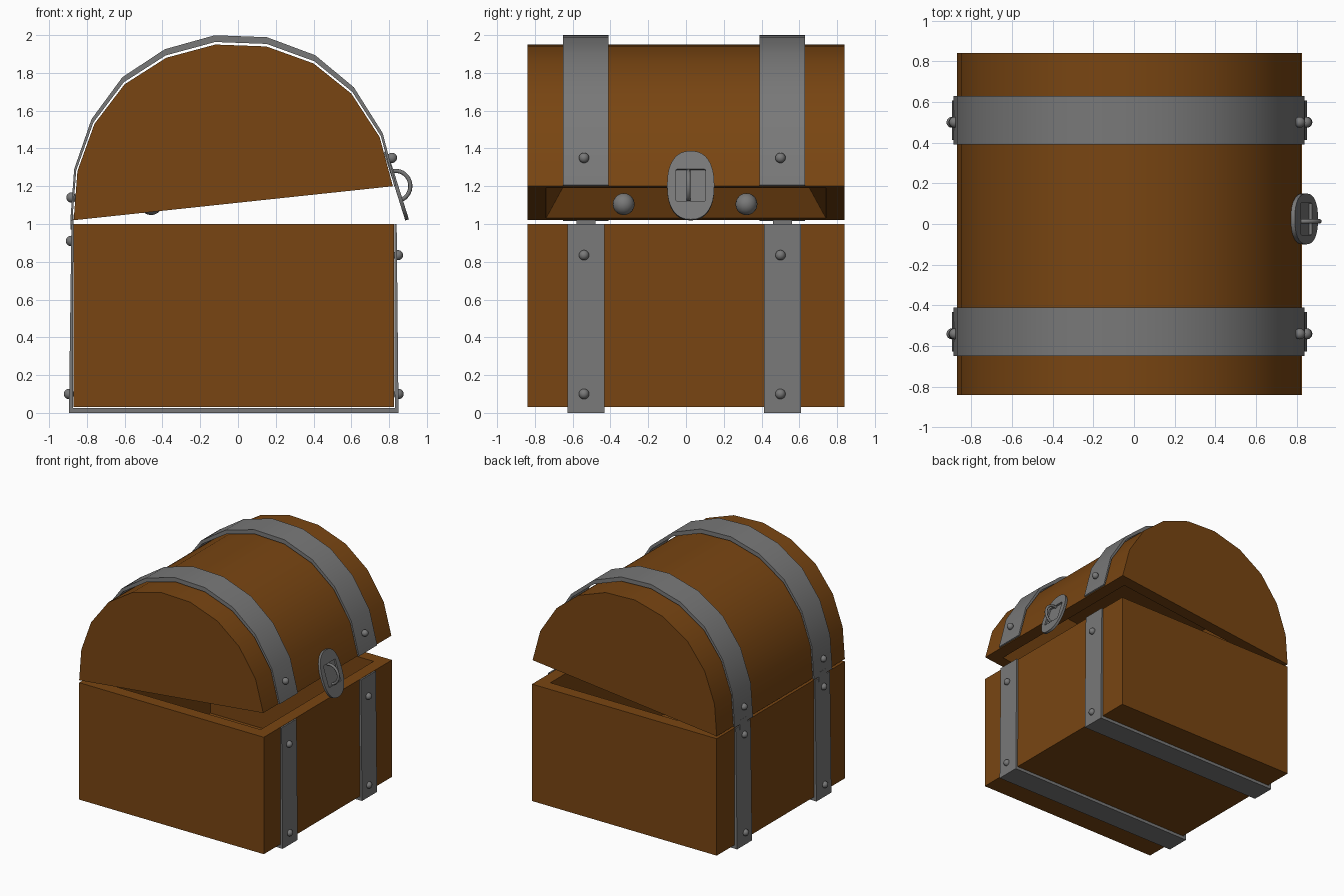
import bpy, bmesh, math
from mathutils import Matrix, Vector

if "Cube" in bpy.data.objects:
    bpy.data.objects.remove(bpy.data.objects["Cube"])


def make_material(name, color):
    m = bpy.data.materials.new(name)
    m.use_nodes = True
    m.diffuse_color = (*color, 1)
    m.node_tree.nodes["Principled BSDF"].inputs["Base Color"].default_value = (*color, 1)
    return m


WOOD = make_material("brown wood", (0.19, 0.06, 0.006))
IRON = make_material("grey iron", (0.19, 0.19, 0.19))


def finish(name, bm, mat, smooth=False):
    bmesh.ops.recalc_face_normals(bm, faces=bm.faces)
    me = bpy.data.meshes.new(name)
    bm.to_mesh(me)
    bm.free()
    me.materials.append(mat)
    ob = bpy.data.objects.new(name, me)
    bpy.context.collection.objects.link(ob)
    if smooth:
        bpy.ops.object.select_all(action="DESELECT")
        ob.select_set(True)
        bpy.context.view_layer.objects.active = ob
        bpy.ops.object.shade_smooth_by_angle()
    return ob


def prism(profile, y0, y1):
    """Extrude an x-z outline along y."""
    bm = bmesh.new()
    face = bm.faces.new([bm.verts.new((x, y0, z)) for x, z in profile])
    new = bmesh.ops.extrude_face_region(bm, geom=[face])["geom"]
    verts = [v for v in new if isinstance(v, bmesh.types.BMVert)]
    bmesh.ops.translate(bm, verts=verts, vec=(0, y1 - y0, 0))
    bmesh.ops.recalc_face_normals(bm, faces=bm.faces)
    return bm


def hollow(bm, direction, rim, depth, taper):
    """Inset the face that looks along direction and sink it into the body."""
    face = max(bm.faces, key=lambda f: f.normal.dot(Vector(direction)))
    bmesh.ops.inset_individual(bm, faces=[face], thickness=rim)
    normal = face.normal.copy()
    face = bmesh.ops.extrude_discrete_faces(bm, faces=[face])["faces"][0]
    centre = face.calc_center_median()
    for v in face.verts:
        v.co = centre + (v.co - centre) * taper - normal * depth


# Chest body
W = 0.84
body = prism([(-0.87, 0.03), (0.825, 0.03), (0.825, 1.0), (-0.87, 1.0)], -W, W)
hollow(body, (0, 0, 1), 0.14, 0.83, 1.0)
finish("chest_body", body, WOOD)

# Arched lid, tilted open
arch = [(-0.87, 1.02), (-0.85, 1.28), (-0.76, 1.53), (-0.6, 1.74), (-0.38, 1.88),
        (-0.12, 1.95), (0.15, 1.94), (0.4, 1.85), (0.6, 1.69), (0.75, 1.46), (0.82, 1.2)]
lid = prism(arch, -W, W)
hollow(lid, (0.1, 0, -1), 0.14, 0.45, 0.65)
finish("lid", lid, WOOD, True)


def swell(sx, sz):
    return [(-0.02 + (x + 0.02) * sx, 1.1 + (z - 1.1) * sz) for x, z in arch]


def rivet(name, x, y, z, r=0.027):
    bm = bmesh.new()
    bmesh.ops.create_uvsphere(bm, u_segments=16, v_segments=10, radius=r,
                              matrix=Matrix.Translation((x, y, z)))
    finish(name, bm, IRON, True)


# Iron bands, hinges and rivets
strap = [(-0.895, 0), (0.85, 0), (0.84, 1.0), (0.828, 1.0), (0.83, 0.025),
         (-0.873, 0.025), (-0.872, 1.0), (-0.882, 1.0)]
lid_strap = swell(1.021, 1.058) + swell(1.008, 1.016)[::-1]
for side, y in (("right", -0.53), ("left", 0.51)):
    finish(side + "_body_band", prism(strap, y - 0.098, y + 0.098), IRON)
    finish(side + "_lid_band", prism(lid_strap, y - 0.12, y + 0.12), IRON, True)
    hinge = [(-0.887, 0.97), (-0.872, 0.97), (-0.872, 1.05), (-0.887, 1.05)]
    finish(side + "_hinge", prism(hinge, y - 0.05, y + 0.05), IRON)
    spots = {"front_low": (0.85, 0.1), "front_high": (0.847, 0.835), "front_lid": (0.815, 1.35),
             "back_low": (-0.895, 0.1), "back_high": (-0.885, 0.91), "back_lid": (-0.882, 1.14)}
    for spot, (x, z) in spots.items():
        rivet(f"{side}_{spot}_rivet", x, y - 0.01, z)

# Round knobs under the lid
for side, y in (("right", -0.33), ("left", 0.32)):
    rivet(side + "_inner_knob", -0.46, y, 1.105, 0.058)


# Oval lock plate with a square recess
def ring(bm, x, hy, hz, power, n=32):
    verts = []
    for i in range(n):
        c, s = math.cos(math.tau * i / n), math.sin(math.tau * i / n)
        verts.append(bm.verts.new((x, math.copysign(abs(c) ** power, c) * hy,
                                   math.copysign(abs(s) ** power, s) * hz)))
    return verts


place = Matrix.Translation((0.838, 0.025, 1.203)) @ Matrix.Rotation(math.radians(-17.5), 4, "Y")
bm = bmesh.new()
rings = [ring(bm, -0.01, 0.125, 0.19, 0.85), ring(bm, 0.01, 0.125, 0.19, 0.85),
         ring(bm, 0.01, 0.078, 0.088, 0.05), ring(bm, -0.004, 0.078, 0.088, 0.05)]
for a, b in zip(rings, rings[1:]):
    for i in range(len(a)):
        j = (i + 1) % len(a)
        bm.faces.new((a[i], a[j], b[j], b[i]))
bm.faces.new(rings[0])
bm.faces.new(rings[-1])
finish("lock_plate", bm, IRON, True).matrix_world = place

# Half-round pull ring
curve = bpy.data.curves.new("pull_ring", "CURVE")
curve.dimensions = "3D"
curve.bevel_depth = 0.011
curve.bevel_resolution = 2
curve.use_fill_caps = True
line = curve.splines.new("POLY")
line.points.add(16)
for i, p in enumerate(line.points):
    t = math.pi * (i / 16 - 0.5)
    p.co = (0.078 * math.cos(t) - 0.004, -0.012, 0.08 * math.sin(t), 1)
curve.materials.append(IRON)
pull = bpy.data.objects.new("pull_ring", curve)
bpy.context.collection.objects.link(pull)
pull.matrix_world = place
